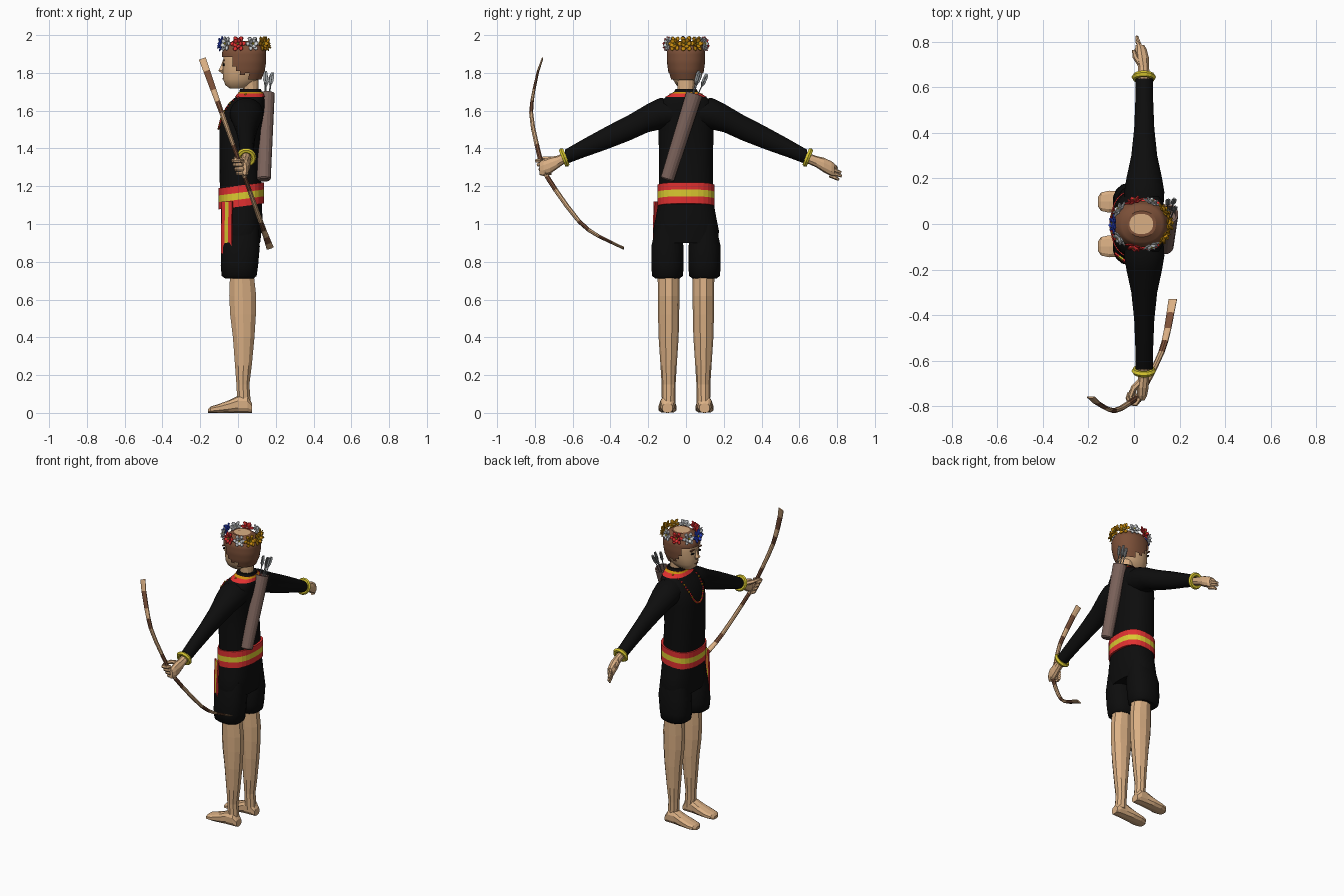
import bpy, bmesh, math
from mathutils import Vector, Matrix
from mathutils.bvhtree import BVHTree

if "Cube" in bpy.data.objects:
    bpy.data.objects.remove(bpy.data.objects["Cube"])

X, Y, Z = Vector((1, 0, 0)), Vector((0, 1, 0)), Vector((0, 0, 1))


def material(name, r, g, b):
    m = bpy.data.materials.new(name)
    m.use_nodes = True
    m.diffuse_color = (r, g, b, 1)
    m.node_tree.nodes["Principled BSDF"].inputs["Base Color"].default_value = (r, g, b, 1)
    return m


skin = material("skin", .70, .43, .23)
brown = material("hair brown", .2, .08, .04)
black = material("black cloth", .004, .004, .004)
red = material("red", .75, .03, .03)
yellow = material("yellow", .7, .58, .03)
gold = material("gold", .6, .27, .005)
blue = material("blue", .03, .07, .7)
white = material("white", .7, .72, .74)
leather = material("quiver leather", .2, .125, .105)
grey = material("arrow grey", .3, .32, .33)


def finish(name, bm, mats, smooth=False):
    bmesh.ops.recalc_face_normals(bm, faces=bm.faces)
    me = bpy.data.meshes.new(name)
    bm.to_mesh(me)
    bm.free()
    for m in mats:
        me.materials.append(m)
    ob = bpy.data.objects.new(name, me)
    bpy.context.collection.objects.link(ob)
    for p in me.polygons:
        p.use_smooth = smooth and len(p.vertices) <= 4
    return ob


def loft(name, stations, mats, u=X, v=None, sides=12, power=2, band=None, smooth=False, keep=None):
    """Skin rings (centre, half size along u, half size along v); v follows the path if not given."""
    bm = bmesh.new()
    centres = [Vector(s[0]) for s in stations]
    rings = []
    for i, (c, a, b) in enumerate(stations):
        tangent = centres[min(i + 1, len(centres) - 1)] - centres[max(i - 1, 0)]
        w = v or tangent.cross(u).normalized()
        k = math.sqrt(2) if sides == 4 else 1
        ring = []
        for j in range(sides):
            t = 2 * math.pi * (j + .5) / sides
            e, f = (math.copysign(abs(q) ** (2 / power), q) * k for q in (math.cos(t), math.sin(t)))
            ring.append(bm.verts.new(centres[i] + u * a * e + w * b * f))
        rings.append(ring)
    for i in range(len(rings) - 1):
        for j in range(sides):
            n = (j + 1) % sides
            f = bm.faces.new((rings[i][j], rings[i][n], rings[i + 1][n], rings[i + 1][j]))
            f.material_index = band(i) if band else 0
    bm.faces.new(rings[0])
    bm.faces.new(rings[-1])
    if keep:
        gone = [f for f in bm.faces if not keep(f.calc_center_median())]
        bmesh.ops.delete(bm, geom=gone, context="FACES")
    return finish(name, bm, mats, smooth)


def upright(name, rows, mats, y=0, **kw):
    """Loft of level rings from rows (z, back-to-front x limits, half width)."""
    return loft(name, [((( p + q) / 2, y, z), (q - p) / 2, w) for z, p, q, w in rows], mats, X, Y, **kw)


def refine(rows, n=3):
    out = [tuple(p + (q - p) * k / n for p, q in zip(r, s)) for r, s in zip(rows, rows[1:]) for k in range(n)]
    return out + [rows[-1]]


# Shirt, shorts and collar
torso = upright("shirt", [(1.1, -.09, .125, .143), (1.2, -.097, .125, .145), (1.35, -.1, .117, .143),
                          (1.5, -.1, .125, .148), (1.58, -.088, .137, .155), (1.64, -.05, .142, .145),
                          (1.675, -.01, .138, .105), (1.695, .005, .128, .065), (1.715, .01, .122, .056)],
                [black], sides=24, power=2.4, smooth=True)
upright("collar_trim", [(1.672, -.018, .143, .112), (1.69, -.003, .136, .08), (1.7, .003, .13, .064)],
        [red, gold], sides=24, power=2.4, band=lambda i: i == 1)
upright("shorts_hips", [(.9, -.085, .118, .165), (.96, -.09, .125, .176), (1.03, -.09, .13, .162),
                        (1.12, -.09, .127, .146)], [black], sides=24, power=2.5, smooth=True)

for side, s in (("left", 1), ("right", -1)):
    upright(side + "_shorts_leg", [(.712, -.07, .085, .065), (.725, -.088, .1, .083), (.78, -.093, .108, .087),
                                   (.88, -.09, .117, .087), (1, -.06, .11, .06)],
            [black], y=s * .098, sides=16, power=2.4, smooth=True)
    # Sleeves
    loft(side + "_sleeve", [((.045, s * y, z), a, b) for y, z, a, b in (
        (.06, 1.59, .085, .075), (.14, 1.583, .09, .085), (.2, 1.562, .08, .077), (.3, 1.51, .058, .07),
        (.42, 1.456, .045, .062), (.54, 1.402, .04, .05), (.64, 1.355, .038, .04))],
         [black], X, Z, sides=16, smooth=True)
    # Legs and feet
    upright(side + "_leg", [(.04, -.005, .07, .036), (.15, -.01, .062, .037), (.25, -.018, .075, .043),
                            (.4, -.03, .09, .053), (.52, -.045, .098, .056), (.62, -.05, .1, .057),
                            (.75, -.045, .085, .058)], [skin], y=s * .092, sides=10)
    loft(side + "_foot", [((x, s * .098, h), w, h) for x, w, h in (
        (.075, .028, .025), (.05, .038, .045), (0, .04, .045), (-.05, .046, .033), (-.11, .05, .022),
        (-.145, .042, .017), (-.158, .022, .01))], [skin], Y, Z, sides=10, power=2.6)
    # Bracelets
    bpy.ops.mesh.primitive_torus_add(major_radius=.04, minor_radius=.014, major_segments=14, minor_segments=6,
                                     location=(.043, s * .645, 1.352), rotation=(s * math.radians(-112), 0, 0))
    bracelet = bpy.context.object
    bracelet.name = side + "_bracelet"
    bracelet.data.materials.append(yellow)

# Sash: red, yellow, red, a little lower at the front
loft("sash", [((.018, 0, z), .121, .152) for z in (1.093, 1.131, 1.167, 1.205)], [red, yellow],
     X + Z * .13, Y, sides=28, power=2.5, band=lambda i: i == 1)
across = Vector((.055, -.042, 0))
out = Vector((-.6, -.8, 0))
for i, (k, m) in enumerate(((-.33, red), (0, yellow), (.33, red))):
    mid = Vector((-.06, -.152, 0)) + across * k
    loft("sash_tail_%d" % i, [(mid + Z * 1.12 - out * .006, .165, .004), (mid + Z * .96, .165, .004),
                              (mid + Z * .845, .165, .004)], [m], across, out, sides=4)

# Neck, head, nose, eyes
upright("neck", [(1.66, .03, .11, .045), (1.72, .025, .11, .046), (1.78, .02, .11, .05)], [skin], sides=12)
head = [(1.718, -.045, .04, .03), (1.735, -.068, .075, .052), (1.765, -.08, .112, .07), (1.81, -.082, .13, .083),
        (1.86, -.08, .138, .09), (1.91, -.077, .138, .09), (1.945, -.055, .12, .075), (1.968, -.02, .085, .045)]
upright("head", head, [skin], sides=16, power=2.2, smooth=True)
upright("nose", [(1.795, -.085, -.06, .012), (1.812, -.107, -.06, .017), (1.83, -.096, -.06, .011),
                 (1.865, -.082, -.06, .007)], [skin], sides=6)
for s in (1, -1):
    loft("eye", [((-.081, s * .036, 1.843), .014, .006), ((-.072, s * .036, 1.843), .014, .006)],
         [black], Y, Z, sides=8)
    loft("eyebrow", [((-.08, s * .038, 1.867), .019, .004), ((-.071, s * .038, 1.867), .019, .004)],
         [brown], Y, Z, sides=4)
loft("mouth", [((-.082, 0, 1.768), .02, .004), ((-.074, 0, 1.768), .02, .004)], [brown], Y, Z, sides=6)


def hairline(c):
    if c.x < -.03:
        return 1.885
    if c.x < .03:
        return 1.84 - (c.x + .03) * .9
    return 1.81 if c.x < .05 else 1.762


upright("hair", refine([(z, p - .008, q + .012, w + .012) for z, p, q, w in head[1:]], 4), [brown],
        sides=32, power=2.2, smooth=True, keep=lambda c: c.z > hairline(c))


# Flower crown
def flower(name, angle, petals, size):
    bm = bmesh.new()
    a = math.radians(angle)
    base = (Matrix.Translation((.032 + .112 * math.cos(a), .094 * math.sin(a), 1.953))
            @ Matrix.Rotation(a, 4, "Z") @ Matrix.Rotation(math.radians(80), 4, "Y"))

    def blob(m, scale):
        geo = bmesh.ops.create_icosphere(bm, subdivisions=1, radius=1, matrix=base @ m @ Matrix.Diagonal((*scale, 1)))
        return {f for v in geo["verts"] for f in v.link_faces}

    for count, reach, tilt in ((6, .62, -12), (5, .36, -45)):
        for k in range(count):
            m = (Matrix.Rotation(2 * math.pi * k / count + tilt, 4, "Z") @ Matrix.Translation((size * reach, 0, .006 - tilt * .0002))
                 @ Matrix.Rotation(math.radians(tilt), 4, "Y"))
            blob(m, (size * .4, size * .3, size * .13))
    for f in blob(Matrix.Translation((0, 0, .016)), (size * .16,) * 3):
        f.material_index = 1
    finish(name, bm, [petals, yellow])


flower("front_flower", 180, blue, .047)
flower("back_flower", 0, gold, .046)
for s in (1, -1):
    for angle, colour, size in ((34, gold, .044), (68, white, .042), (105, red, .045), (143, white, .044)):
        flower("side_flower", s * angle, colour, size)

# Bead necklace resting on the chest
tree = BVHTree.FromPolygons([v.co for v in torso.data.vertices], [p.vertices[:] for p in torso.data.polygons])
bm = bmesh.new()
for i in range(37):
    t = math.pi * i / 36
    hit = tree.ray_cast(Vector((-1, .082 * math.cos(t), 1.685 - .18 * math.sin(t))), X)[0]
    if hit:
        geo = bmesh.ops.create_icosphere(bm, subdivisions=1, radius=.0075, matrix=Matrix.Translation(hit - X * .003))
        for f in {f for v in geo["verts"] for f in v.link_faces}:
            f.material_index = i % 3 == 0
finish("necklace", bm, [red, gold])

# Quiver and arrows
foot, top = Vector((.137, -.098, 1.24)), Vector((.15, .045, 1.69))
loft("quiver", [(foot.lerp(top, t), r, r) for t, r in ((-.015, .03), (0, .037), (.5, .041), (1, .045), (1, .036), (.9, .034))],
     [leather], X, (top - foot).cross(X).normalized(), sides=16, smooth=False)
for i, (dx, dy) in enumerate(((-.012, -.012), (.018, -.006), (.014, .02), (-.008, .018))):
    a = foot.lerp(top, .85) + Vector((dx * .6, dy * .6, 0))
    b = top + Vector((.01 + dx * 1.2, .038 + dy * 1.3, .115 - .008 * i))
    loft("arrow_%d" % i, [(a, .003, .003), (b, .003, .003)], [grey], sides=6)
    for wide, thin in ((.011, .0012), (.0012, .011)):
        loft("arrow_feather", [(a.lerp(b, t), wide * k, thin * k) for t, k in ((.66, .3), (.76, 1), (.96, 1), (1.03, .6))],
             [grey], sides=4)

# Bow: a flat bent strip with dark bindings
normal = Vector((.94, 0, .337))
curve = [(-.76, 1.875), (-.783, 1.81), (-.805, 1.71), (-.815, 1.65), (-.82, 1.59), (-.81, 1.51), (-.79, 1.42),
         (-.765, 1.315), (-.735, 1.25), (-.69, 1.18), (-.63, 1.095), (-.565, 1.013), (-.515, .968), (-.46, .934),
         (-.39, .9), (-.33, .872)]
bow = []
for i, (y, z) in enumerate(curve):
    d = abs(i / 7.5 - 1)
    bow.append(((-.187 + (1.87 - z) * .358, y, z), .012 + .009 * d ** 2, .013 - .009 * d ** 2))
loft("bow", bow, [skin, brown], normal, sides=8, band=lambda i: i in (1, 3, 6, 8, 11, 13))

# Open left hand
loft("left_palm", [((x, y, z), a, b) for x, y, z, a, b in (
    (.043, .64, 1.35, .026, .028), (.042, .69, 1.33, .026, .03), (.036, .73, 1.312, .031, .039),
    (.03, .77, 1.292, .026, .04), (.026, .785, 1.285, .02, .036))], [skin], X, Z, sides=10)
for i in range(4):
    z = 1.315 - i * .019
    reach = (.8, .822, .825, .81)[i]
    loft("left_finger_%d" % i, [((.03, .76, z), .011, .011), ((.022, .79, z - .012), .011, .011),
                                ((.012, reach, z - .024), .007, .007)], [skin], sides=6)
loft("left_thumb", [((.03, .7, 1.335), .014, .014), ((.005, .735, 1.335), .012, .012),
                    ((-.002, .765, 1.325), .007, .007)], [skin], Z, sides=6)

# Right hand gripping the bow
loft("right_palm", [((x, y, z), a, b) for x, y, z, a, b in (
    (.043, -.64, 1.35, .026, .028), (.042, -.68, 1.328, .026, .034), (.038, -.72, 1.31, .027, .045),
    (.036, -.755, 1.298, .022, .044), (.034, -.775, 1.293, .012, .034))], [skin], X, Z, sides=10)
for i in range(4):
    z = 1.335 - i * .022
    shift = (i - 1.5) * .008
    loft("right_finger_%d" % i, [((x + shift, y + i * .009, z), .011, .011) for x, y in (
        (.035, -.765), (.02, -.79), (-.005, -.788), (-.014, -.765), (-.006, -.742))], [skin], Z, sides=6)
loft("right_thumb", [((.03, -.69, 1.335), .014, .014), ((-.002, -.72, 1.345), .013, .013),
                     ((-.015, -.755, 1.348), .01, .01), ((-.012, -.785, 1.345), .007, .007)], [skin], Z, sides=6)
